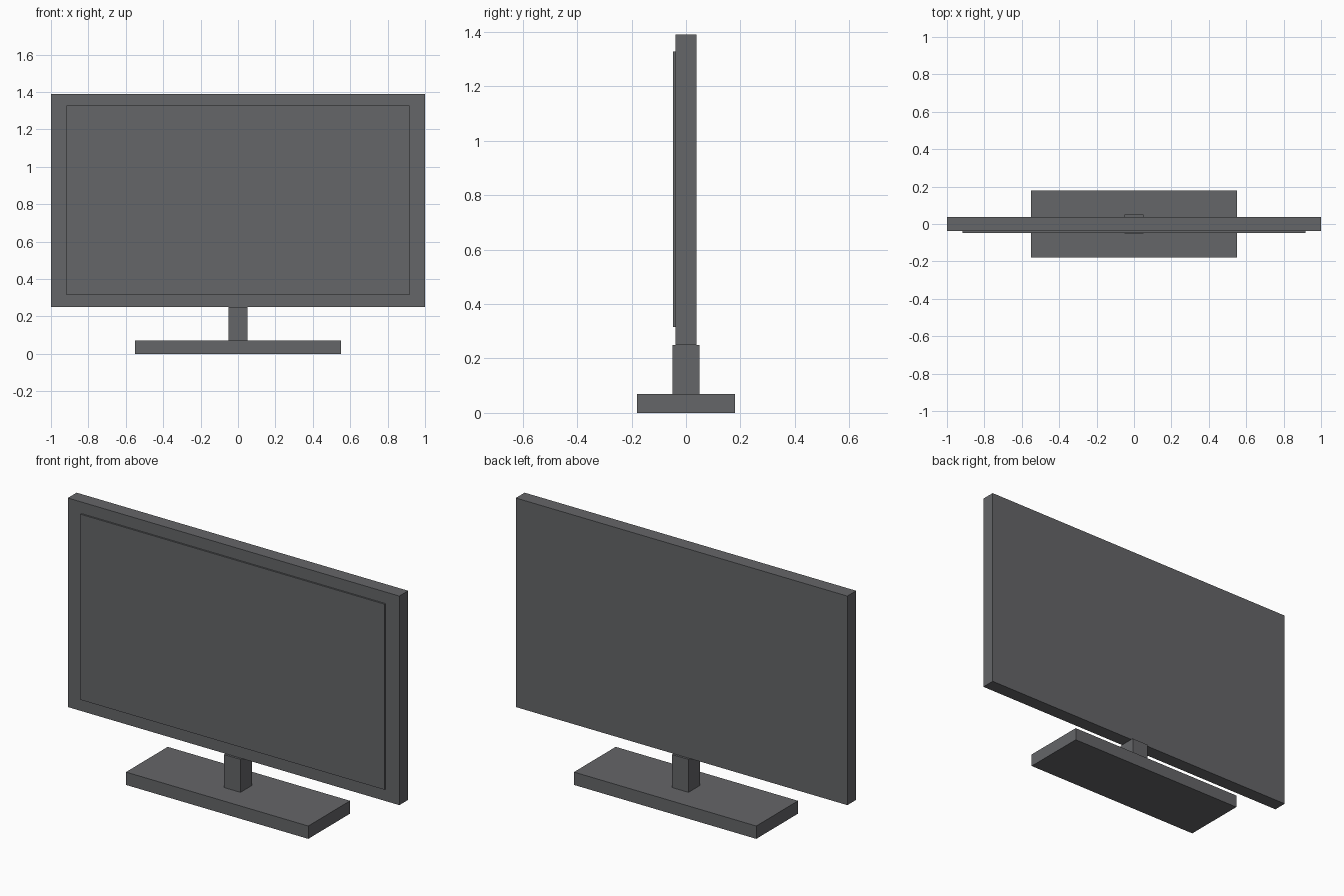
import bpy
from mathutils import Vector

cube = bpy.data.objects.get("Cube")
if cube:
    bpy.data.objects.remove(cube, do_unlink=True)

# Single flat dark grey plastic
grey = bpy.data.materials.new("dark_grey_plastic")
grey.use_nodes = True
colour = (0.13, 0.132, 0.14, 1)
grey.diffuse_color = colour
grey.node_tree.nodes["Principled BSDF"].inputs["Base Color"].default_value = colour


def box(name, low, high):
    """Sharp-edged box between two opposite corners."""
    low, high = Vector(low), Vector(high)
    bpy.ops.mesh.primitive_cube_add(size=1, location=(low + high) / 2)
    part = bpy.context.object
    part.name = name
    part.scale = high - low
    bpy.ops.object.transform_apply(location=False, rotation=False, scale=True)
    part.data.materials.append(grey)
    return part


# Stand: flat foot and short square neck
box("stand_base", (-0.55, -0.18, 0), (0.55, 0.18, 0.07))
box("stand_neck", (-0.05, -0.05, 0.07), (0.05, 0.05, 0.25))

# Display: thick housing with a thin raised screen on its front
box("display_housing", (-1, -0.038, 0.25), (1, 0.038, 1.39))
box("screen_panel", (-0.917, -0.047, 0.315), (0.917, -0.038, 1.327))
